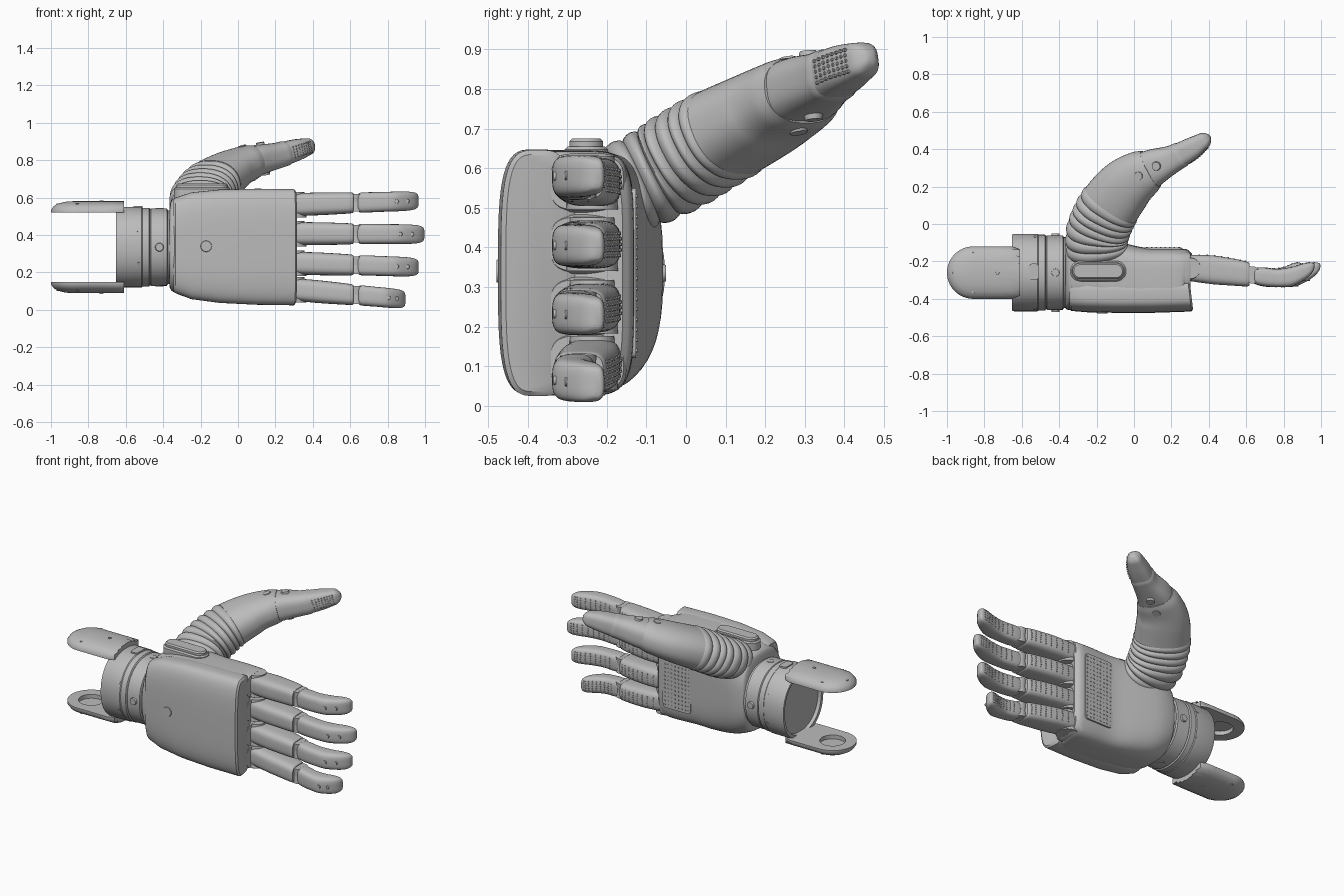
import bpy, bmesh, math
from mathutils import Vector, Matrix

old = bpy.data.objects.get("Cube")
if old:
    bpy.data.objects.remove(old)

grey = bpy.data.materials.new("satin_grey")
grey.use_nodes = True
grey.diffuse_color = (0.5, 0.5, 0.5, 1)
grey.node_tree.nodes["Principled BSDF"].inputs["Base Color"].default_value = (0.5, 0.5, 0.5, 1)

X, Y, Z = Vector((1, 0, 0)), Vector((0, 1, 0)), Vector((0, 0, 1))


def finish(name, bm):
    bmesh.ops.recalc_face_normals(bm, faces=bm.faces)
    mesh = bpy.data.meshes.new(name)
    bm.to_mesh(mesh)
    bm.free()
    obj = bpy.data.objects.new(name, mesh)
    bpy.context.collection.objects.link(obj)
    mesh.materials.append(grey)
    bpy.ops.object.select_all(action='DESELECT')
    obj.select_set(True)
    bpy.context.view_layer.objects.active = obj
    bpy.ops.object.shade_smooth_by_angle(angle=math.radians(38))
    return obj


def ring(c, u, v, a, b, e=2.0, n=40):
    """Rounded-box outline around c, spanned by u and v."""
    pts = []
    for i in range(n):
        t = 2 * math.pi * (i + 0.5) / n
        co, si = math.cos(t), math.sin(t)
        pts.append(c + u * a * math.copysign(abs(co) ** (2 / e), co)
                   + v * b * math.copysign(abs(si) ** (2 / e), si))
    return pts


def loft(name, rings):
    bm = bmesh.new()
    loops = [[bm.verts.new(p) for p in r] for r in rings]
    n = len(loops[0])
    for p, q in zip(loops, loops[1:]):
        for i in range(n):
            j = (i + 1) % n
            bm.faces.new((p[i], p[j], q[j], q[i]))
    bm.faces.new(loops[0])
    bm.faces.new(loops[-1])
    return finish(name, bm)


def spline(keys, t):
    """Smooth interpolation through tuples of any length."""
    i = max(0, min(int(t), len(keys) - 2))
    f = t - i
    p1, p2 = Vector(keys[i]), Vector(keys[i + 1])
    p0 = Vector(keys[i - 1]) if i else p1 * 2 - p2
    p3 = Vector(keys[i + 2]) if i + 2 < len(keys) else p2 * 2 - p1
    return 0.5 * (2 * p1 + (p2 - p0) * f + (2 * p0 - 5 * p1 + 4 * p2 - p3) * f * f
                  + (3 * p1 - p0 - 3 * p2 + p3) * f ** 3)


def studs(name, spots, r, depth, segs=20):
    """Round pins given as (position, axis), all in one object."""
    bm = bmesh.new()
    for pos, axis in spots:
        m = Matrix.Translation(pos) @ axis.to_track_quat('Z', 'Y').to_matrix().to_4x4()
        bmesh.ops.create_cone(bm, cap_ends=True, segments=segs, radius1=r,
                              radius2=r * 0.85, depth=depth, matrix=m)
    return finish(name, bm)


# Forearm brackets: flat inside with a round recess, domed outside
def bracket_outline(inset, z):
    r, pts = 0.14 - inset, []
    for i in range(48):
        t = 2 * math.pi * (i + 0.5) / 48
        c, s = math.cos(t), math.sin(t)
        k = r if c < 0 else min(0.25 / max(c, 1e-6), r / max(abs(s), 1e-6))
        pts.append(Vector((-0.86 + k * c, -0.26 + k * s, z)))
    return pts


for side, flip in (("upper", 1), ("lower", -1)):
    hz = lambda h: 0.335 + flip * h
    hub = Vector((-0.86, -0.26, hz(0.21)))
    rings = [ring(hub, X, Y, 0.075, 0.075, 2, 48),
             ring(hub - Z * flip * 0.025, X, Y, 0.075, 0.075, 2, 48)]
    for inset, h in ((0, 0.185), (0, 0.2), (0.015, 0.22), (0.04, 0.234), (0.08, 0.243), (0.12, 0.246)):
        rings.append(bracket_outline(inset, hz(h)))
    loft(side + "_forearm_bracket", rings)
    studs(side + "_bracket_screws",
          [(Vector((-0.86 + dx, -0.26 + dy, hz(h))), Z * flip)
           for dx, dy, h in ((-0.1, 0, 0.228), (0, 0.1, 0.228), (0, -0.1, 0.228), (0.13, 0, 0.245))],
          0.011, 0.01, 12)

# Wrist: turned rings on the x axis, with a shallow recess at the open end
wrist_profile = ((-0.63, 0.18), (-0.65, 0.185), (-0.652, 0.203), (-0.64, 0.207), (-0.515, 0.207),
                 (-0.51, 0.203), (-0.475, 0.203), (-0.47, 0.195), (-0.465, 0.2), (-0.38, 0.199),
                 (-0.375, 0.19), (-0.33, 0.19))
loft("wrist", [ring(Vector((x, -0.26, 0.335)), Y, Z, r, r * 1.04, 2.2, 56) for x, r in wrist_profile])
screws = []
for x, angles in ((-0.42, (0, 90, 180, 270)), (-0.53, (25, 65, 155, 205, 295, 335))):
    for a in angles:
        d = Vector((0, math.cos(math.radians(a)), math.sin(math.radians(a))))
        screws.append((Vector((x, -0.26, 0.335)) + d * 0.203, d))
studs("wrist_screws", screws[:4], 0.024, 0.014)
studs("wrist_pins", screws[4:], 0.012, 0.022, 12)
loft("wrist_slot_plate", [ring(Vector((-0.535, -0.255, z)), X, Y, 0.025, 0.043, 5) for z in (0.53, 0.556)])

# Palm body and back shell: (x, y min, y max, z min, z max, roundness)
palm_keys = [(-0.365, -0.452, -0.075, 0.12, 0.56, 2.6), (-0.345, -0.46, -0.062, 0.095, 0.595, 2.8),
             (-0.25, -0.46, -0.06, 0.06, 0.625, 3.2), (-0.1, -0.46, -0.09, 0.04, 0.64, 4),
             (0.05, -0.46, -0.125, 0.03, 0.645, 4.6), (0.2, -0.455, -0.13, 0.025, 0.645, 5),
             (0.28, -0.45, -0.135, 0.03, 0.64, 5), (0.31, -0.43, -0.16, 0.045, 0.625, 5)]


def palm_ring(key, shear=0.0):
    x, y0, y1, z0, z1, e = key
    pts = ring(Vector((x, (y0 + y1) / 2, (z0 + z1) / 2)), Y, Z, (y1 - y0) / 2, (z1 - z0) / 2, e, 56)
    for p in pts:
        p.x += shear * (p.y - y1)
    return pts


rings = []
for i in range(29):
    t = i / 4
    rings.append(palm_ring(spline(palm_keys, t), 0.22 * max(0, t - 5) / 2))
loft("palm", rings)
shell = [(-0.345, -0.455, -0.3, 0.1, 0.59, 3), (-0.335, -0.465, -0.29, 0.09, 0.6, 3.2),
         (-0.25, -0.472, -0.28, 0.057, 0.628, 3.4), (-0.1, -0.475, -0.28, 0.037, 0.643, 3.6),
         (0.1, -0.475, -0.28, 0.027, 0.648, 3.6), (0.285, -0.468, -0.28, 0.024, 0.646, 3.6),
         (0.297, -0.455, -0.3, 0.035, 0.635, 3.6)]
loft("back_shell", [palm_ring(k, -0.12 if k[0] > 0.2 else 0) for k in shell])
studs("back_button", [(Vector((-0.17, -0.472, 0.34)), -Y)], 0.033, 0.014, 32)
loft("palm_grip_plate", [ring(Vector((0.155, y, 0.335)), X, Z, 0.1, 0.215, 14) for y in (-0.15, -0.126)])
studs("palm_grip_dots", [(Vector((0.07 + 0.0243 * i, -0.126, 0.14 + 0.026 * j)), Y)
                         for i in range(8) for j in range(16)], 0.006, 0.006, 6)

# Raised slot cover on the thumb side of the palm
for name, w, z0, z1 in (("slot_cover", 0.0, 0.6, 0.675), ("slot_cover_base", 0.012, 0.6, 0.655)):
    rings = []
    for z, inset in ((z0, 0), (z1 - 0.008, 0), (z1, 0.008)):
        pts = ring(Vector((0, 0, z)), X, Y, 0.043 + w - inset, 0.043 + w - inset)
        rings.append([p + Vector((-0.192 + math.copysign(0.095, p.x), -0.252, 0)) for p in pts])
    loft(name, rings)

# Fingers: (x, y centre, half depth, half width)
proximal = [(0.28, -0.235, 0.066, 0.058), (0.31, -0.236, 0.071, 0.06), (0.42, -0.245, 0.077, 0.061),
            (0.52, -0.256, 0.073, 0.059), (0.6, -0.267, 0.067, 0.056), (0.618, -0.269, 0.06, 0.051)]
distal = [(0.64, -0.276, 0.04, 0.045), (0.655, -0.278, 0.046, 0.053), (0.7, -0.283, 0.05, 0.054),
          (0.78, -0.289, 0.049, 0.053), (0.86, -0.282, 0.052, 0.053), (0.93, -0.257, 0.046, 0.051),
          (0.97, -0.24, 0.034, 0.046), (0.99, -0.229, 0.02, 0.036), (0.996, -0.224, 0.008, 0.022)]


def build_finger(name, z0, z1, tip):
    stretch = (tip - 0.655) / (0.996 - 0.655)

    def place(k, far):
        x = 0.655 + (k[0] - 0.655) * stretch if far else k[0]
        return Vector((x, k[1], z0 + (z1 - z0) * (x - 0.31) / (tip - 0.31)))

    dots = []
    for part, keys, far, lo, hi, rows in (("proximal", proximal, False, 1.4, 3.9, 8),
                                          ("distal", distal, True, 2.2, 5.8, 9)):
        steps = (len(keys) - 1) * 4
        sections = [spline(keys, i / 4) for i in range(steps + 1)]
        loft(name + "_" + part, [ring(place(k, far), Y, Z, k[2], k[3], 3.4) for k in sections])
        for i in range(rows):
            k = spline(keys, lo + (hi - lo) * i / (rows - 1))
            for j in range(-2, 3):
                off = 0.014 * j
                drop = k[2] * (1 - abs(off / k[3]) ** 3.4) ** (1 / 3.4)
                dots.append((place(k, far) + Vector((0, drop, off)), Y))
    studs(name + "_grip_dots", dots, 0.0045, 0.006, 6)
    # Hinges, socket hood and nail screws
    studs(name + "_knuckle", [(Vector((0.3, -0.237, z0)), Z)], 0.066, 0.136, 28)
    middle = place((0.632, -0.272, 0, 0), False)
    studs(name + "_hinge", [(middle, Z), (middle, -Z)], 0.046, 0.094, 24)
    loft(name + "_socket_hood", [ring(Vector((x, -0.25, z0)), Y, Z, a, a * 0.75, 3.4)
                                 for x, a in ((0.2, 0.102), (0.29, 0.1), (0.302, 0.092))])
    nails = []
    for t in (4.1, 5.0):
        k = spline(distal, t)
        nails.append((place(k, True) - Y * k[2], -Y))
    studs(name + "_nail_screws", nails, 0.012, 0.006, 16)


for name, z0, z1, tip in (("index_finger", 0.563, 0.583, 0.965), ("middle_finger", 0.408, 0.404, 0.996),
                          ("ring_finger", 0.25, 0.228, 0.966), ("little_finger", 0.108, 0.056, 0.895)):
    build_finger(name, z0, z1, tip)

# Thumb: path points with half width and half height
thumb = [(-0.17, -0.25, 0.505, 0.12, 0.1), (-0.195, -0.16, 0.545, 0.155, 0.115),
         (-0.197, -0.06, 0.592, 0.165, 0.122), (-0.17, 0.02, 0.64, 0.165, 0.122),
         (-0.13, 0.095, 0.685, 0.163, 0.118), (-0.065, 0.18, 0.73, 0.155, 0.11),
         (0.0, 0.24, 0.765, 0.14, 0.1), (0.1, 0.3, 0.8, 0.112, 0.09),
         (0.21, 0.35, 0.825, 0.075, 0.07), (0.31, 0.405, 0.855, 0.062, 0.06),
         (0.385, 0.455, 0.877, 0.042, 0.045)]


def thumb_frame(t):
    k = spline(thumb, t)
    d = (spline(thumb, t + 0.05) - spline(thumb, t - 0.05))[:3]
    d = Vector(d).normalized()
    u = d.cross(Z).normalized()
    return Vector(k[:3]), u, u.cross(d), k[3], k[4]


def thumb_part(name, t0, t1, steps, size, e=2.3):
    rings = []
    for i in range(steps + 1):
        f = i / steps
        c, u, v, a, b = thumb_frame(t0 + (t1 - t0) * f)
        s = size(f)
        rings.append(ring(c, u, v, a * s, b * s, e, 48))
    return loft(name, rings)


thumb_part("thumb_mount", 0, 1.2, 8, lambda f: 0.88)
thumb_part("thumb_bellows", 1.0, 4.2, 84, lambda f: 0.94 + 0.09 * abs(math.sin(f * 7 * math.pi)) ** 0.7)
thumb_part("thumb_shell", 4.15, 6.9, 24, lambda f: 1.0 - 0.06 * max(0, f - 0.9) * 10)
thumb_part("thumb_link", 6.6, 8.5, 16, lambda f: 0.86 + 0.16 * f - 0.1 * (f > 0.95), 2.8)
thumb_part("thumb_tip", 8.3, 10.25, 24, lambda f: 0.95 * (1 - max(0, (f - 0.75) / 0.25) ** 3 * 0.65), 3)

# Thumb hinge pins and fingertip grip
pins = []
for t in (6.5, 7.3):
    c, u, v, a, b = thumb_frame(t)
    pins += [(c + v * b * 0.93, v), (c - v * b * 0.93, -v)]
studs("thumb_hinge_pins", pins, 0.026, 0.02)
dots = []
for i in range(8):
    c, u, v, a, b = thumb_frame(8.6 + 0.16 * i)
    dots += [(c + u * a * 0.94 + v * 0.014 * j, u) for j in range(-2, 3)]
studs("thumb_grip_dots", dots, 0.005, 0.008, 6)
